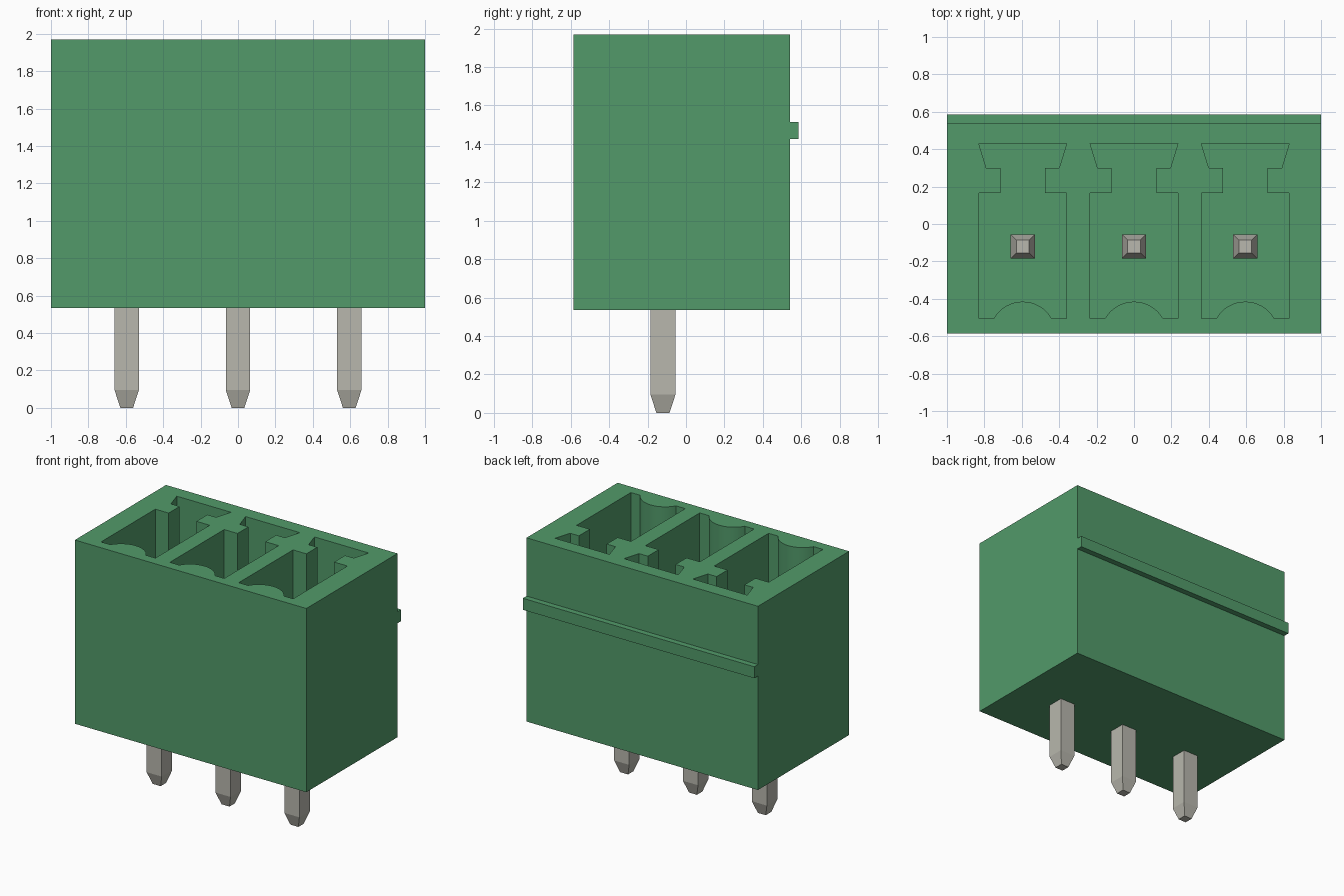
import bpy, bmesh, math

cube = bpy.data.objects.get("Cube")
if cube:
    bpy.data.objects.remove(cube, do_unlink=True)

PITCH = 0.595
BOTTOM, TOP, FLOOR = 0.535, 1.97, 0.83
PIN_Y, PIN_TOP = -0.12, 1.58


def material(name, rgb):
    m = bpy.data.materials.new(name)
    m.use_nodes = True
    m.diffuse_color = (*rgb, 1)
    m.node_tree.nodes["Principled BSDF"].inputs["Base Color"].default_value = (*rgb, 1)
    return m


green = material("green plastic", (0.084, 0.323, 0.144))
metal = material("tinned metal", (0.479, 0.474, 0.418))


def finish(name, bm, mat):
    bmesh.ops.recalc_face_normals(bm, faces=bm.faces)
    mesh = bpy.data.meshes.new(name)
    bm.to_mesh(mesh)
    bm.free()
    mesh.materials.append(mat)
    ob = bpy.data.objects.new(name, mesh)
    bpy.context.collection.objects.link(ob)
    return ob


def loft(bm, sections):
    """Skin a stack of equal-length point rings and cap both ends."""
    rings = [[bm.verts.new(p) for p in ring] for ring in sections]
    n = len(rings[0])
    for a, b in zip(rings, rings[1:]):
        for i in range(n):
            j = (i + 1) % n
            bm.faces.new((a[i], a[j], b[j], b[i]))
    bm.faces.new(rings[0][::-1])
    bm.faces.new(rings[-1])


def rect(x0, x1, y0, y1, z):
    return [(x0, y0, z), (x1, y0, z), (x1, y1, z), (x0, y1, z)]


# Housing block with the rear latch rib in its side profile
profile = [(-0.585, BOTTOM), (0.54, BOTTOM), (0.54, 1.425), (0.585, 1.425),
           (0.585, 1.515), (0.54, 1.515), (0.54, TOP), (-0.585, TOP)]
bm = bmesh.new()
loft(bm, [[(x, y, z) for y, z in profile] for x in (-1, 1)])
housing = finish("housing", bm, green)

# Socket outline: rounded key at the front, dovetail slot at the back
right_half = [(0.235, -0.505), (0.235, 0.165), (0.12, 0.165),
              (0.12, 0.30), (0.195, 0.30), (0.235, 0.43)]
radius, key_y = 0.178, -0.593
reach = math.acos(0.088 / radius)
steps = 16
key = [(radius * math.sin(a), key_y + radius * math.cos(a))
       for a in (-reach + 2 * reach * i / steps for i in range(steps + 1))]
outline = key + right_half + [(-x, y) for x, y in reversed(right_half)]

# Cut the three sockets
bm = bmesh.new()
for k in (-1, 0, 1):
    loft(bm, [[(x + k * PITCH, y, z) for x, y in outline] for z in (FLOOR, TOP + 0.1)])
cutter = finish("socket_cutter", bm, green)
cutter.hide_render = True
cut = housing.modifiers.new("sockets", 'BOOLEAN')
cut.operation = 'DIFFERENCE'
cut.solver = 'EXACT'
cut.object = cutter
bpy.ops.object.select_all(action='DESELECT')
bpy.context.view_layer.objects.active = housing
housing.select_set(True)
bpy.ops.object.modifier_apply(modifier=cut.name)
bpy.data.objects.remove(cutter, do_unlink=True)
bpy.ops.object.shade_smooth_by_angle(angle=math.radians(25))

# Square contact pins, tapered at both ends
for k, side in ((-1, "right"), (0, "middle"), (1, "left")):
    bm = bmesh.new()
    x = k * PITCH
    loft(bm, [rect(x - r, x + r, PIN_Y - r, PIN_Y + r, z)
              for r, z in ((0.034, 0), (0.065, 0.095),
                           (0.065, PIN_TOP - 0.095), (0.034, PIN_TOP))])
    finish(side + "_pin", bm, metal)
